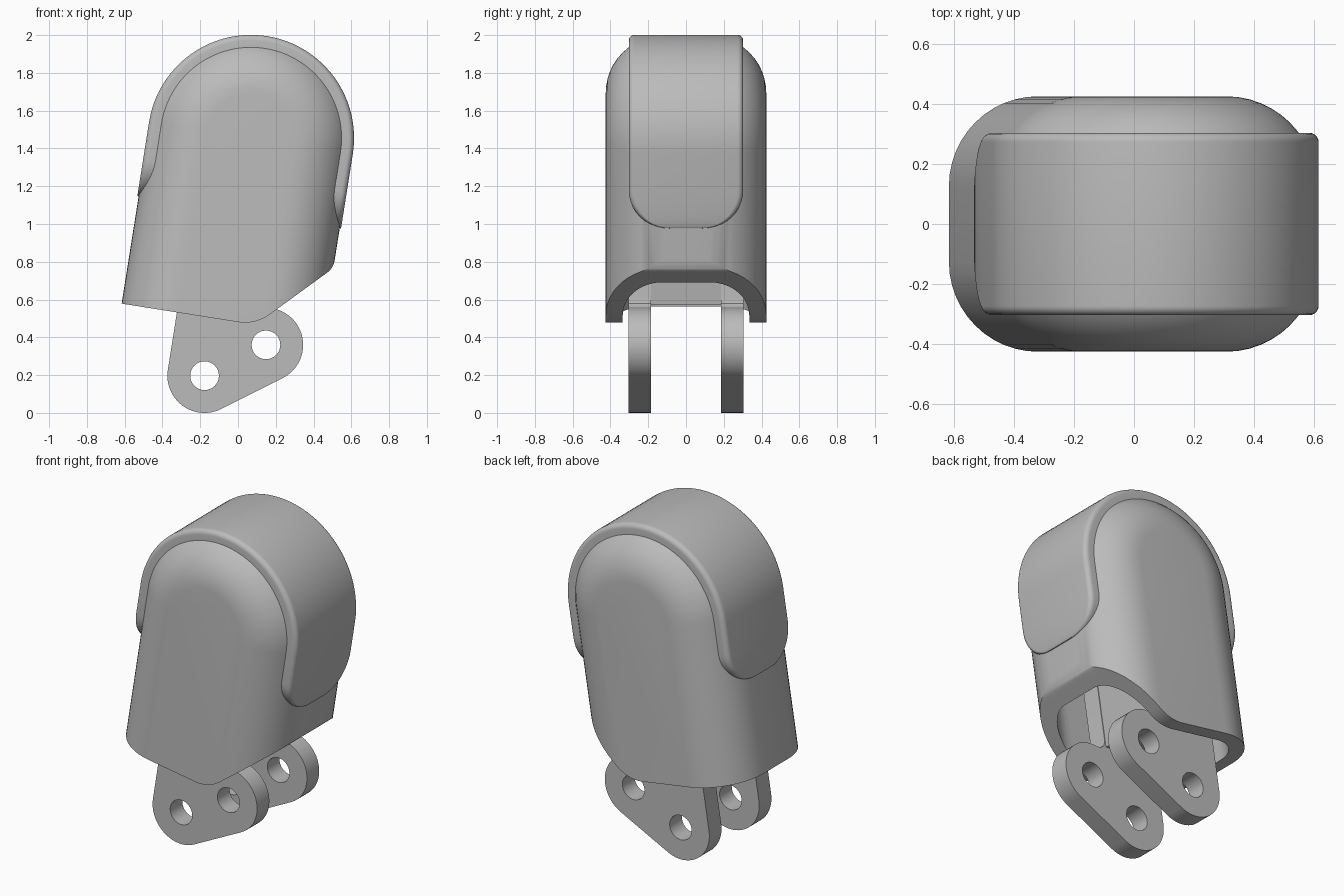
import bpy, bmesh
from math import sin, cos, radians, sqrt, pi
from mathutils import Matrix, Vector

if "Cube" in bpy.data.objects:
    bpy.data.objects.remove(bpy.data.objects["Cube"])

TILT = Matrix.Rotation(radians(9), 4, 'Y')
CU, CW = -0.16, 1.448        # centre of the domed top in the tilted frame
BODY_R, BAND_R = 0.539, 0.546

grey = bpy.data.materials.new("plain grey")
grey.use_nodes = True
grey.diffuse_color = (0.5, 0.5, 0.5, 1)
grey.node_tree.nodes["Principled BSDF"].inputs["Base Color"].default_value = (0.5, 0.5, 0.5, 1)


def loft(name, rings, tilted=True):
    """Skin closed rings of equal length and cap both ends."""
    bm = bmesh.new()
    rows = [[bm.verts.new(p) for p in ring] for ring in rings]
    n = len(rows[0])
    for a, b in zip(rows, rows[1:]):
        for i in range(n):
            k = (i + 1) % n
            bm.faces.new((a[i], a[k], b[k], b[i]))
    bm.faces.new(rows[0])
    bm.faces.new(rows[-1])
    bmesh.ops.recalc_face_normals(bm, faces=bm.faces)
    if tilted:
        bm.transform(TILT)
    mesh = bpy.data.meshes.new(name)
    bm.to_mesh(mesh)
    bm.free()
    obj = bpy.data.objects.new(name, mesh)
    bpy.context.collection.objects.link(obj)
    return obj


def prism(name, outline, y0, y1, tilted=True):
    return loft(name, [[(x, y, z) for x, z in outline] for y in (y0, y1)], tilted)


def arc(cx, cz, r, a0, a1, steps=24):
    angles = [radians(a0 + (a1 - a0) * i / steps) for i in range(steps + 1)]
    return [(cx + r * cos(a), cz + r * sin(a)) for a in angles]


def activate(obj):
    bpy.ops.object.select_all(action='DESELECT')
    obj.select_set(True)
    bpy.context.view_layer.objects.active = obj


def cut(obj, cutter):
    mod = obj.modifiers.new("cut", 'BOOLEAN')
    mod.operation, mod.solver, mod.object = 'DIFFERENCE', 'EXACT', cutter
    activate(obj)
    bpy.ops.object.modifier_apply(modifier=mod.name)
    bpy.data.objects.remove(cutter)


def finish(obj):
    obj.data.materials.clear()
    obj.data.materials.append(grey)
    activate(obj)
    bpy.ops.object.shade_smooth_by_angle(angle=radians(32))


def domed_block(name, radius, half_depth, fillet, bottom):
    """Arch-shaped block whose front and back rims are rounded."""
    steps = 12
    half = []
    for i in range(steps + 1):
        a = pi / 2 * i / steps
        half.append((half_depth - fillet + fillet * sin(a), fillet * (1 - cos(a))))
    sections = [(-y, d) for y, d in reversed(half)] + half
    rings = []
    for y, d in sections:
        r = radius - d
        line = [(CU - r, bottom)] + arc(CU, CW, r, 180, 0, 48) + [(CU + r, bottom)]
        rings.append([(u, y, w) for u, w in line])
    return loft(name, rings)


# Hollow shell, open and cut obliquely at the bottom
shell = domed_block("shell", BODY_R, 0.425, 0.3, 0.2)
cut(shell, domed_block("cavity_cutter", BODY_R - 0.09, 0.335, 0.21, 0.1))
edge = CU + BODY_R
t = 0.414                      # tangent length of a 45 degree fillet per unit radius
low, high = 0.22, 0.1
outline = [(-1, 0), (-1, 0.475)]
outline += arc(0.018 - low * t, 0.475 + low, low, -90, -45, 8)
outline += arc(edge - high, edge + 0.457 + high * t, high, -45, 0, 8)
outline += [(1, edge + 0.457 + high * t), (1, 0)]
cut(shell, prism("bottom_cutter", outline, -1, 1))
finish(shell)

# Raised band wrapping over the dome, with rounded ends
end, corner, half_width, rim = 1.05, 0.2, 0.303, 0.03
stations = []
for i in range(11):
    a = pi / 2 * i / 10
    stations.append((end + corner * (1 - cos(a)), half_width - corner + corner * sin(a)))
path = [((CU, w), (-1, 0), b) for w, b in stations]
path += [((CU, CW), n, half_width) for n in arc(0, 0, 1, 180, 0, 48)]
path += [((CU, w), (1, 0), b) for w, b in reversed(stations)]
rings = []
for (cu, cw), (nu, nw), b in path:
    side = [(b, BAND_R - 0.07)] + [(b - rim + y, BAND_R - rim + d) for y, d in arc(0, 0, rim, 0, 90, 6)]
    section = side + [(-y, r) for y, r in reversed(side)]
    rings.append([(cu + nu * r, y, cw + nw * r) for y, r in section])
finish(loft("wrap_band", rings))

# Pair of hinge plates with two pin holes each
pins = [(-0.177, 0.197), (0.148, 0.36)]
plate_r, hole_r = 0.197, 0.076
axis = Vector((sin(radians(9)), cos(radians(9))))
left_foot = arc(*pins[0], plate_r, 171, 296)
right_foot = arc(*pins[1], plate_r, -64, 100)
neck = Vector((0.06, 0.61))
neck_right = [(0.085, 0.562), (0.066, 0.58), tuple(neck), tuple(neck + axis * 0.6)]
neck_left = [tuple(Vector(left_foot[0]) + axis * 0.98)]
for name, y0 in (("front_hinge_plate", -0.305), ("back_hinge_plate", 0.185)):
    plate = prism(name, left_foot + right_foot + neck_right + neck_left, y0, y0 + 0.12, False)
    for x, z in pins:
        hole = arc(x, z, hole_r, 0, 348.75, 31)
        cut(plate, prism("hole_cutter", hole, -1, 1, False))
    finish(plate)

# Block joining the plates inside the shell
finish(prism("hinge_bridge", [(-0.39, 0.575), (-0.04, 0.575), (-0.04, 1.18), (-0.39, 1.18)], -0.2, 0.2))
